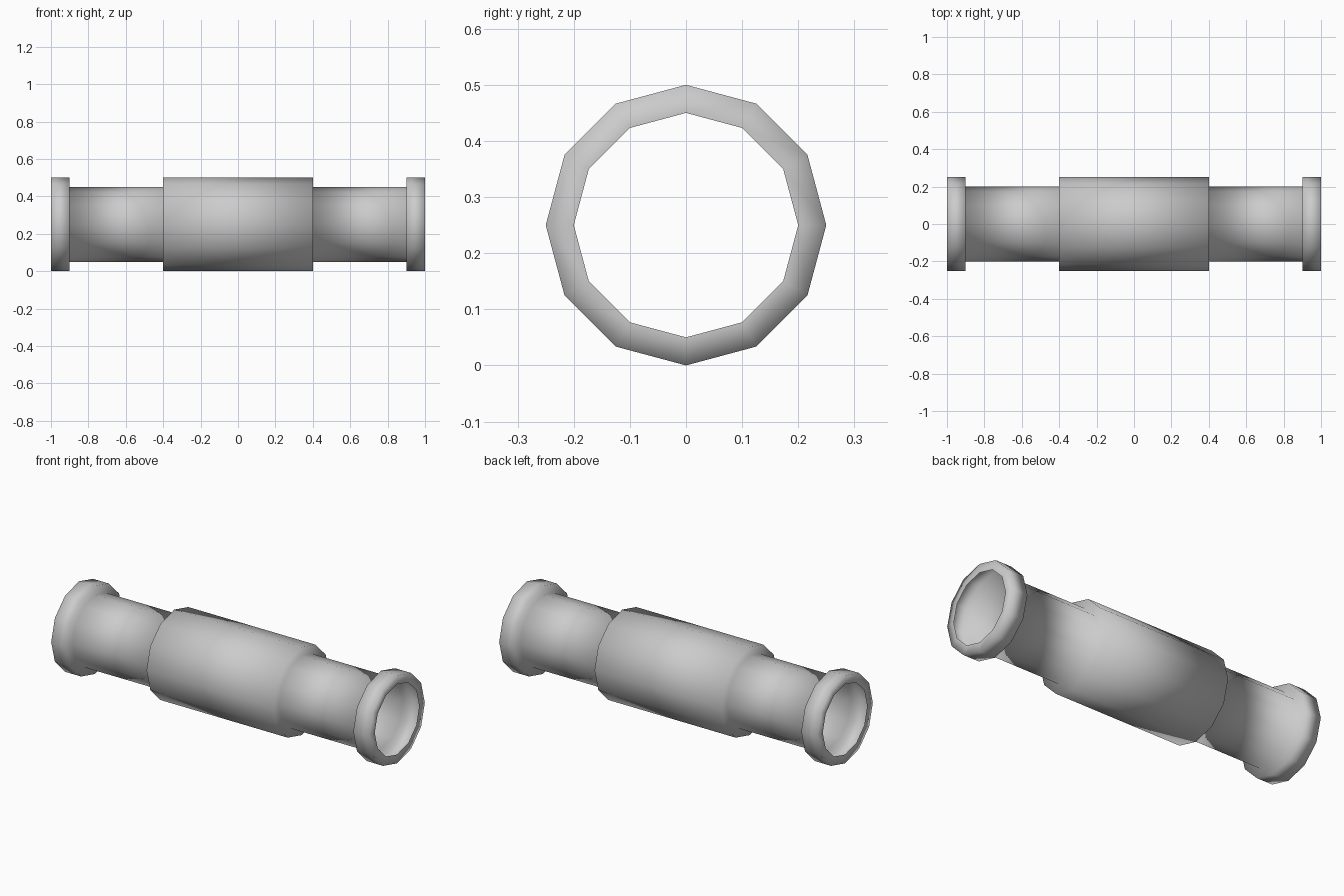
import bpy, bmesh
from math import sin, cos, tau

if "Cube" in bpy.data.objects:
    bpy.data.objects.remove(bpy.data.objects["Cube"])

SIDES = 12
# half profile as (x, radius): open end, end collar, neck, central sleeve
half = [(1.0, 0.2), (1.0, 0.25), (0.9, 0.25), (0.9, 0.2), (0.4, 0.2), (0.4, 0.25)]
profile = half + [(-x, r) for x, r in reversed(half)]

# hollow pipe with collars: sweep the profile around the x axis
bm = bmesh.new()
rings = [[bm.verts.new((x, r * sin(tau * i / SIDES), 0.25 + r * cos(tau * i / SIDES)))
          for i in range(SIDES)] for x, r in profile]
for a, b in zip(rings, rings[1:]):
    for i in range(SIDES):
        j = (i + 1) % SIDES
        bm.faces.new((a[i], a[j], b[j], b[i])).smooth = True

# make the sleeve faces point outward
bm.normal_update()
sleeve = next(f for f in bm.faces
              if f.calc_center_median().z > 0.45 and abs(f.calc_center_median().x) < 0.1)
if sleeve.normal.z < 0:
    bmesh.ops.reverse_faces(bm, faces=bm.faces[:])

mesh = bpy.data.meshes.new("collared_pipe")
bm.to_mesh(mesh)
bm.free()
bpy.context.collection.objects.link(bpy.data.objects.new("collared_pipe", mesh))
